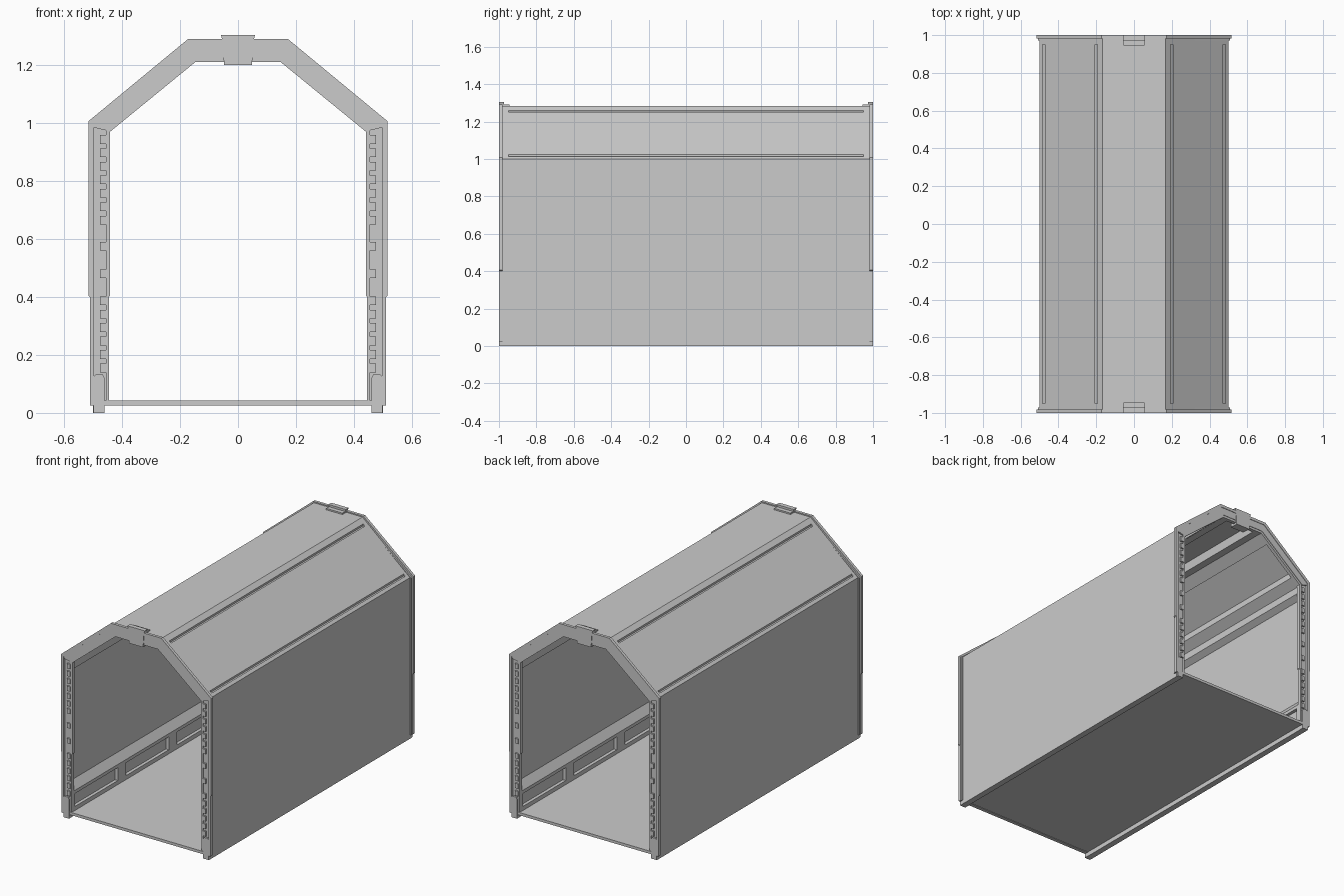
import bpy, bmesh

if "Cube" in bpy.data.objects:
    bpy.data.objects.remove(bpy.data.objects["Cube"])


def prism(name, sections, cutter=False):
    """Object made of one or more (xz profile, y0, y1) extrusions."""
    bm = bmesh.new()
    for pts, y0, y1 in sections:
        a = [bm.verts.new((x, y0, z)) for x, z in pts]
        b = [bm.verts.new((x, y1, z)) for x, z in pts]
        bm.faces.new(a)
        bm.faces.new(b[::-1])
        n = len(pts)
        for i in range(n):
            j = (i + 1) % n
            bm.faces.new((a[i], b[i], b[j], a[j]))
    bmesh.ops.recalc_face_normals(bm, faces=bm.faces)
    me = bpy.data.meshes.new(name)
    bm.to_mesh(me)
    bm.free()
    ob = bpy.data.objects.new(name, me)
    bpy.context.collection.objects.link(ob)
    if cutter:
        ob.hide_render = True
        ob.hide_set(True)
        ob.display_type = 'WIRE'
    return ob


def cut(ob, tool):
    m = ob.modifiers.new("cut", 'BOOLEAN')
    m.operation = 'DIFFERENCE'
    m.object = tool
    m.solver = 'EXACT'


def flip(pts):
    return [(-x, z) for x, z in pts]


def rect(x0, x1, z0, z1):
    return [(x0, z0), (x1, z0), (x1, z1), (x0, z1)]


def both_sides(profile, y0, y1):
    return [(profile, y0, y1), (flip(profile), y0, y1)]


def arch(half):
    """Right half of an arch, from foot to crown, completed by mirroring."""
    return half + flip(half)[::-1]


def band(outer, inner):
    return arch(outer) + arch(inner)[::-1]


def both_ends(profiles, d0, d1):
    """Repeat profiles at the front and back, between depths d0 and d1."""
    return [(p, *sorted((s * d0, s * d1))) for p in profiles for s in (-1, 1)]


# Faceted outer shell
shell = prism("shell", [(band([(.5, 0), (.5, 1.0), (.167, 1.283)],
                              [(.482, 0), (.482, .99), (.16, 1.263)]), -.988, .988)])

# Long slots in the sloping roof panels
def slope_z(x):
    return 1.0 + (.5 - x) * .283 / .333


slots = []
for x in (.2, .478):
    w = .006
    p = [(x - w, slope_z(x - w) + .02), (x + w, slope_z(x + w) + .02),
         (x + w, slope_z(x + w) - .012), (x - w, slope_z(x - w) - .012)]
    slots += both_sides(p, -.95, .95)
cut(shell, prism("slot_cutter", slots, True))

# Floor and the lower edge rails
prism("floor", [(rect(-.482, .482, .028, .04), -.988, .988)])
prism("edge_rail", both_sides(rect(.462, .4825, 0, .03), -.988, .988))

# Skirting with sloped ledge and recessed panels
skirt = prism("skirting", both_sides(
    [(.483, .039), (.447, .039), (.447, .165), (.483, .215)], -.98, .98))
recesses = []
for i in range(4):
    y = -.75 + .5 * i
    recesses += both_sides(rect(.43, .467, .065, .145), y - .21, y + .21)
cut(skirt, prism("panel_cutter", recesses, True))

# Inner beams along the roof bends
prism("eaves_beam", both_sides(
    [(.483, .90), (.447, .925), (.447, .968), (.395, 1.01), (.405, 1.056), (.483, .99)],
    -.98, .98))
prism("ceiling_beam", both_sides(
    [(.225, 1.21), (.205, 1.165), (.147, 1.214), (.10, 1.214), (.09, 1.265), (.16, 1.264)],
    -.98, .98))

# End frames: broad plate plus raised outer and inner rims
plate_out = [(.507, .025), (.507, 1.0), (.166, 1.279)]
plate_in = [(.453, .025), (.453, .978), (.150, 1.225)]
prism("end_frame", both_ends([band(plate_out, plate_in)], .972, .988))
prism("frame_outer_rim", both_ends([band(
    [(.511, .025), (.511, .40), (.516, .405), (.516, 1.007), (.173, 1.29)],
    [(.497, .025), (.497, .40), (.497, .405), (.497, .997), (.164, 1.272)])], .982, 1.0))
prism("frame_inner_rim", both_ends([band(
    [(.456, .025), (.456, .40), (.456, .405), (.456, .98), (.151, 1.228)],
    [(.446, .025), (.446, .40), (.441, .405), (.441, .971), (.146, 1.212)])], .972, .994))
# Sloping roof part of the frame is filled flush
prism("roof_frame", both_ends([band(
    [(.497, .985), (.497, 1.0), (.165, 1.275)],
    [(.455, .975), (.453, .979), (.150, 1.226)])], .98, .997))

# Sill bar across each end
prism("sill", both_ends([rect(-.46, .46, .025, .042)], .975, .998))

# Row of teeth on each post
heights = [.155 + .0465 * i for i in range(6)] + [.48, .575]
heights += [.665 + .0465 * i for i in range(7)]
teeth = []
for z in heights:
    p = rect(.454, .476, z - .015, z + .015)
    teeth += both_ends([p, flip(p)], .98, .999)
prism("post_teeth", teeth)

# Corner feet
foot = [(.46, 0), (.499, 0), (.499, .125), (.492, .132), (.467, .132), (.46, .12)]
prism("foot", both_ends([foot, flip(foot)], .972, 1.0))

# Keystone clamps over the crown
prism("keystone", both_ends([arch([(.048, 1.2), (.054, 1.285), (.059, 1.305)])], .972, 1.0))
prism("keystone_top_clip", both_ends([rect(-.056, .056, 1.275, 1.292)], .945, .985))
prism("keystone_lower_clip", both_ends([rect(-.048, .048, 1.202, 1.222)], .945, .985))
